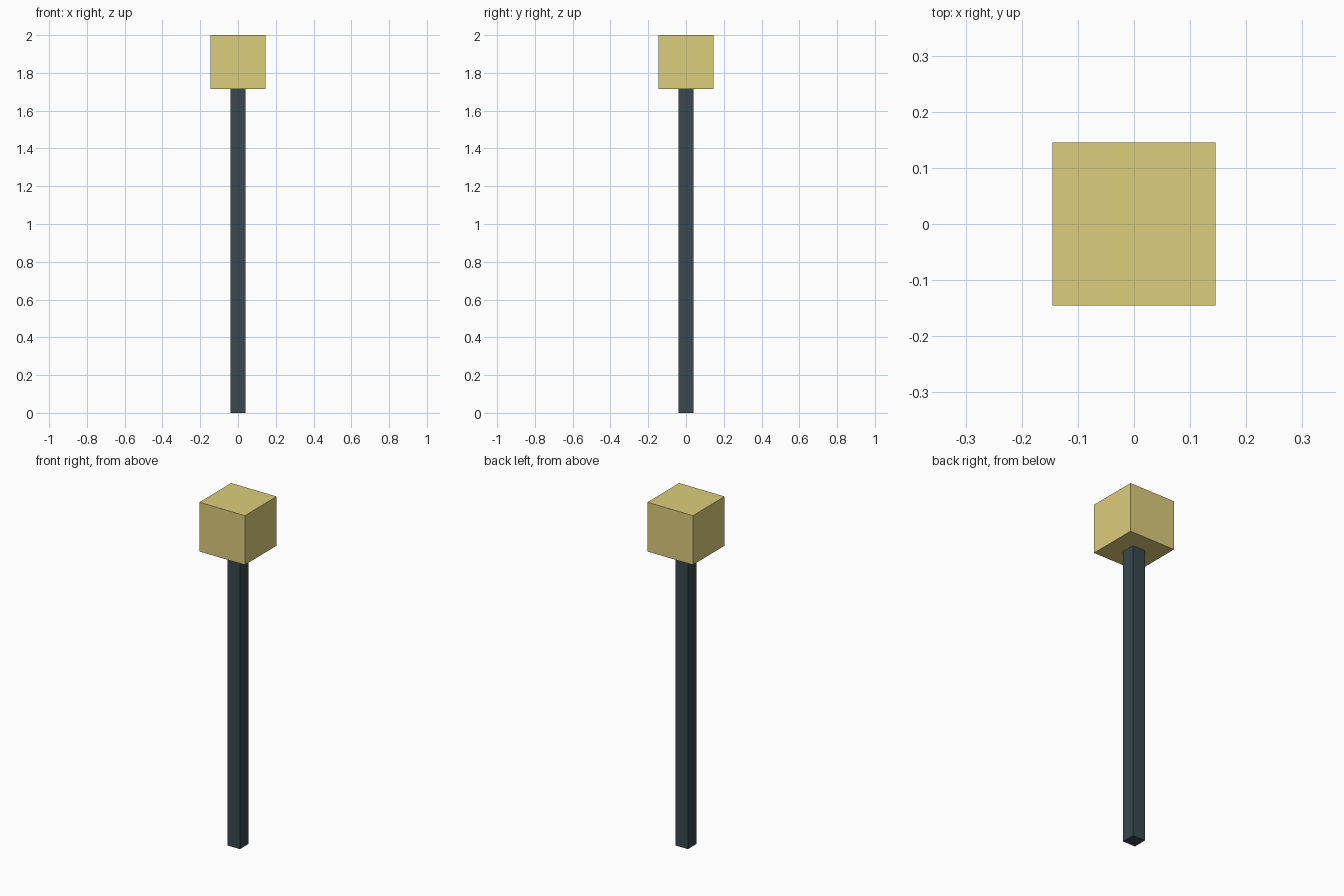
import bpy

if "Cube" in bpy.data.objects:
    bpy.data.objects.remove(bpy.data.objects["Cube"])


def material(name, rgb):
    mat = bpy.data.materials.new(name)
    mat.diffuse_color = (*rgb, 1.0)
    mat.use_nodes = True
    mat.node_tree.nodes["Principled BSDF"].inputs["Base Color"].default_value = mat.diffuse_color
    return mat


def box(name, width, z0, z1, mat):
    bpy.ops.mesh.primitive_cube_add(size=1, location=(0, 0, (z0 + z1) / 2))
    ob = bpy.context.object
    ob.name = name
    ob.scale = (width, width, z1 - z0)
    bpy.ops.object.transform_apply(location=False, rotation=False, scale=True)
    ob.data.materials.append(mat)
    return ob


LAMP_BOTTOM = 1.715

# Square post
box("post", 0.08, 0.0, LAMP_BOTTOM, material("dark_slate", (0.04, 0.065, 0.08)))

# Lamp block on top
box("lamp", 0.291, LAMP_BOTTOM, 2.0, material("pale_yellow", (0.72, 0.61, 0.2)))
